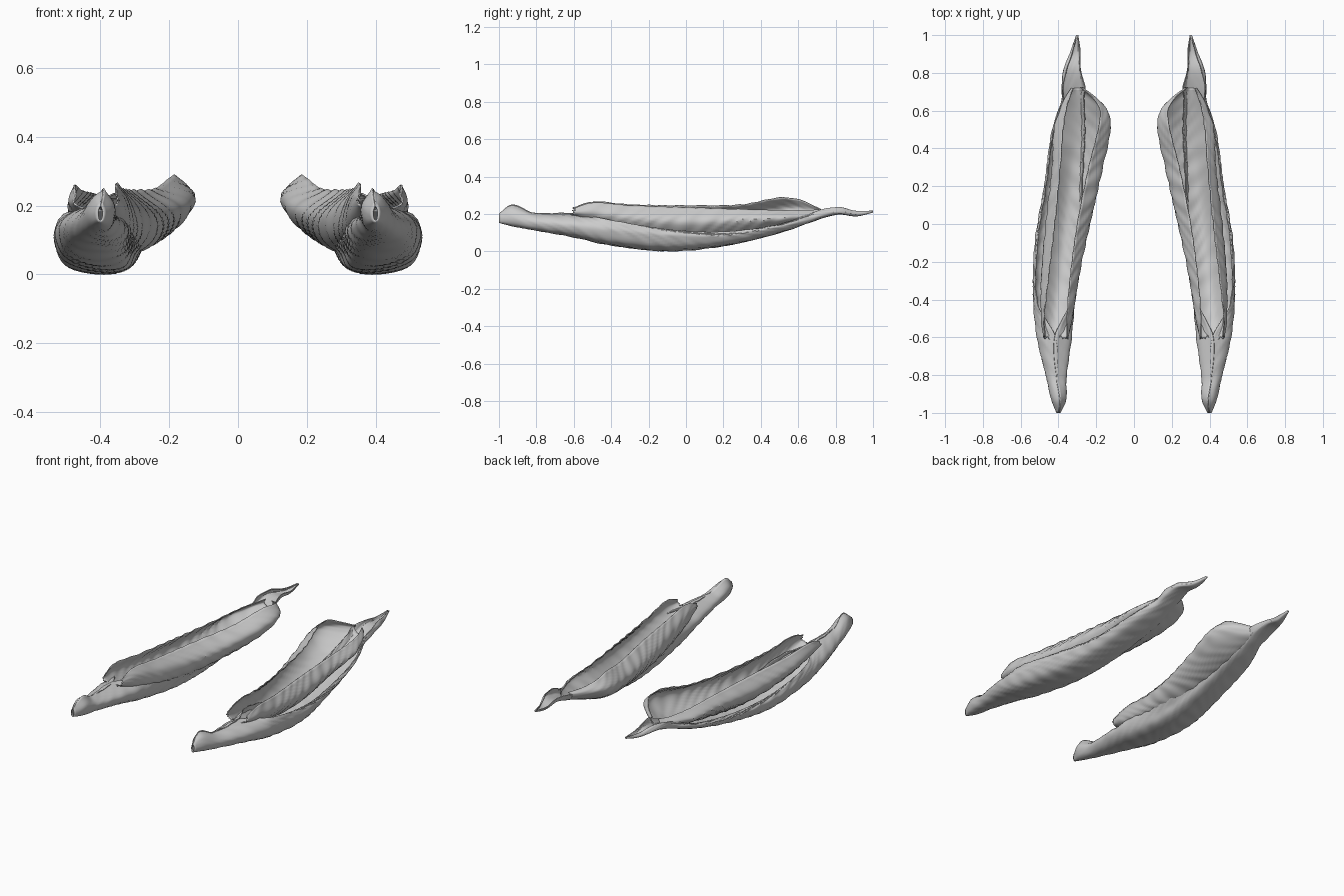
import bpy, bmesh, math, random
from mathutils import Vector

random.seed(4)

def spline(keys, vals, t):
    """Smooth non-uniform interpolation of vectors."""
    i = max(k for k in range(len(keys) - 1) if keys[k] <= t or k == 0)
    def slope(k):
        a, b = max(k - 1, 0), min(k + 1, len(keys) - 1)
        return (vals[b] - vals[a]) / (keys[b] - keys[a])
    h = keys[i + 1] - keys[i]
    u = (t - keys[i]) / h
    return (vals[i] * (2*u**3 - 3*u**2 + 1) + slope(i) * h * (u**3 - 2*u**2 + u)
            + vals[i + 1] * (3*u**2 - 2*u**3) + slope(i + 1) * h * (u**3 - u**2))

def shoulder(side, base, k=0.5):
    """Extra point that fills out the corner between a side and the bottom."""
    return (side + base) / 2 * (1 - k) + Vector((side.x, base.y)) * k

def loft(name, stations, rows, cols, thick, wrinkle, ragged=0.0, rounded=False):
    """Sweep an open cross-section along y, then thicken it and mirror it."""
    ys = [s[0] for s in stations]
    n = (len(stations[0]) - 1) // 2
    lines = [[Vector((s[1 + 2*k], s[2 + 2*k])) for s in stations] for k in range(n)]
    bm = bmesh.new()
    grid = []
    for r in range(rows + 1):
        y = ys[0] + (ys[-1] - ys[0]) * r / rows
        sec = [spline(ys, ln, y) for ln in lines]
        if rounded:
            a, b, c, d, e = sec
            sec = [a, b, shoulder(b, c), c, shoulder(d, c), d, shoulder(d, e, 0.3), e]
        m = len(sec)
        mid = sum(sec, Vector((0, 0))) / m
        fade = math.sin(math.pi * r / rows) ** 0.5 if 0 < r < rows else 0
        row = []
        for c in range(cols + 1):
            t = (m - 1) * c / cols
            p = spline(list(range(m)), sec, t)
            # slanting bark-like wrinkles
            w = wrinkle * fade * math.sin(70 * y + 40 * c / cols + 2 * math.sin(11 * y + 3 * t))
            p = p + (p - mid).normalized() * w
            yy = y + (random.uniform(-ragged, ragged) if r == 0 else 0)
            row.append(bm.verts.new((p.x, yy, p.y)))
        grid.append(row)
    for a, b in zip(grid, grid[1:]):
        for c in range(cols):
            bm.faces.new((a[c], a[c + 1], b[c + 1], b[c]))
    bmesh.ops.recalc_face_normals(bm, faces=bm.faces[:])
    me = bpy.data.meshes.new(name)
    bm.to_mesh(me)
    bm.free()
    ob = bpy.data.objects.new(name, me)
    bpy.context.collection.objects.link(ob)
    sol = ob.modifiers.new("thickness", 'SOLIDIFY')
    sol.thickness = thick
    sol.offset = 0
    mir = ob.modifiers.new("pair", 'MIRROR')
    mir.use_mirror_merge = False
    bpy.context.view_layer.objects.active = ob
    ob.select_set(True)
    bpy.ops.object.shade_smooth_by_angle(angle=math.radians(40))
    ob.select_set(False)
    return ob

# Outer husk: y, then x,z of inner lip, inner side, bottom, outer side, outer lip
husk = [
    (-1.00, .397, .20, .392, .18, .400, .155, .408, .18, .400, .20),
    (-.93, .392, .25, .362, .20, .395, .137, .436, .18, .390, .245),
    (-.82, .41, .207, .362, .17, .41, .117, .46, .16, .405, .205),
    (-.60, .42, .203, .335, .15, .42, .077, .512, .14, .415, .20),
    (-.42, .34, .18, .317, .12, .42, .037, .530, .11, .51, .17),
    (-.10, .285, .10, .305, .06, .395, .003, .522, .08, .51, .118),
    (.20, .275, .09, .285, .07, .35, .030, .472, .08, .465, .105),
    (.50, .26, .135, .27, .12, .32, .10, .43, .13, .425, .145),
    (.66, .265, .19, .275, .17, .32, .155, .38, .17, .375, .20),
    (.73, .26, .22, .27, .195, .32, .18, .38, .195, .375, .225),
    (.82, .285, .225, .285, .21, .32, .20, .37, .21, .355, .235),
    (.91, .285, .21, .29, .20, .31, .19, .335, .20, .325, .215),
    (1.00, .297, .217, .297, .213, .30, .21, .304, .213, .303, .217),
]
loft("outer_husk", husk, 150, 35, .005, .002, rounded=True)

# Inner scroll: y, then x,z of outer lip, outer side, floor, low lobe, lobe, inner lip
scroll = [
    (-.60, .470, .23, .475, .205, .42, .187, .36, .20, .35, .215, .355, .235),
    (-.50, .475, .26, .488, .20, .42, .14, .34, .165, .33, .22, .355, .265),
    (-.30, .455, .245, .488, .17, .40, .085, .31, .12, .30, .19, .34, .25),
    (.00, .42, .235, .465, .15, .37, .055, .27, .09, .236, .17, .30, .245),
    (.30, .39, .225, .43, .16, .33, .075, .22, .105, .167, .19, .24, .25),
    (.50, .375, .22, .42, .17, .30, .11, .18, .145, .127, .22, .19, .287),
    (.60, .36, .22, .39, .18, .30, .14, .20, .17, .142, .225, .18, .278),
    (.67, .34, .22, .36, .19, .30, .165, .24, .18, .205, .22, .22, .25),
    (.72, .32, .225, .33, .20, .30, .18, .28, .195, .27, .215, .28, .225),
]
loft("inner_scroll", scroll, 130, 36, .005, .0025, ragged=.012)
